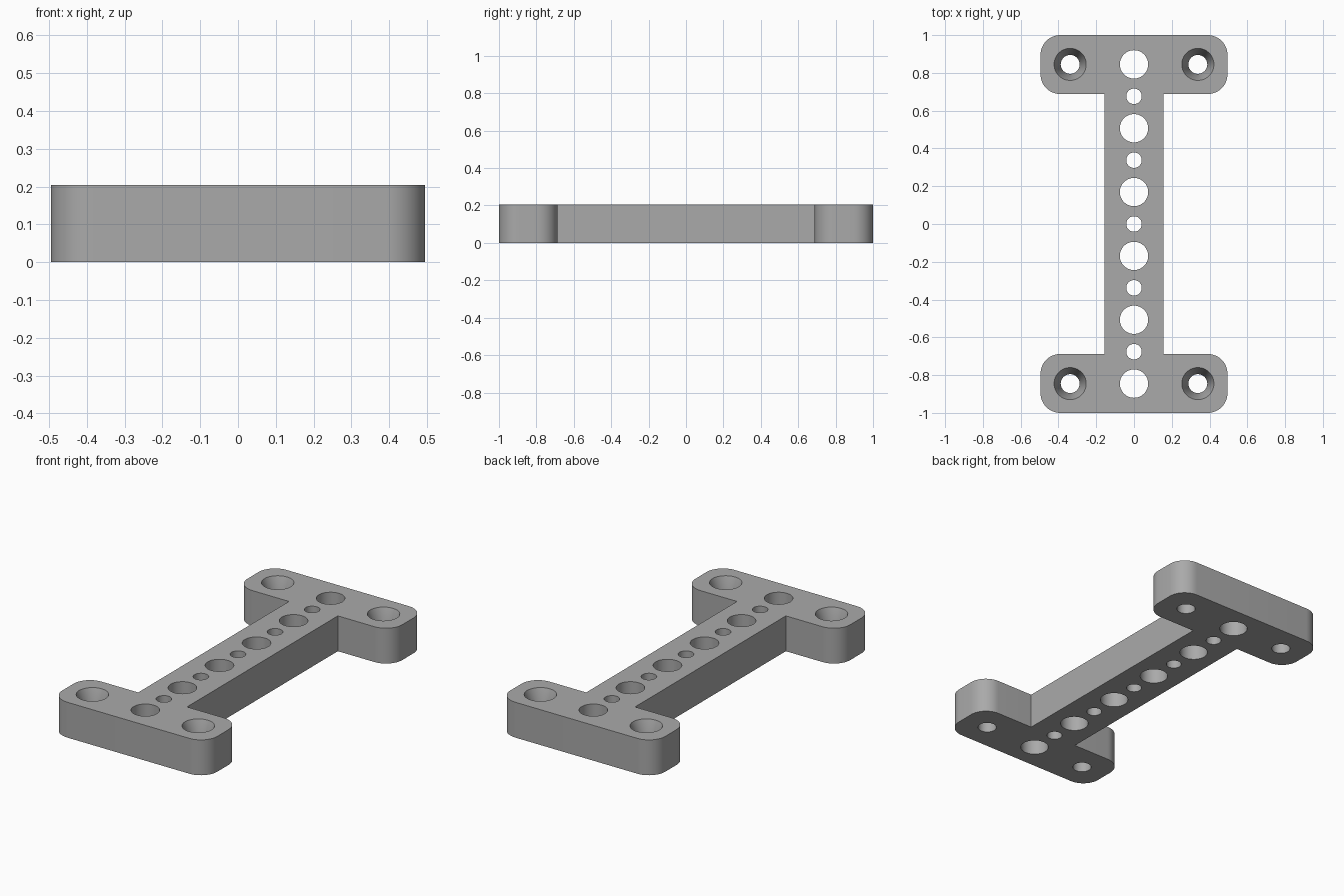
import bpy, bmesh, math
from mathutils import Vector

if "Cube" in bpy.data.objects:
    bpy.data.objects.remove(bpy.data.objects["Cube"])

HEIGHT = 0.204
HALF_W, HALF_L = 0.495, 1.0
BAR_IN, SPINE, RADIUS = 0.688, 0.156, 0.105

grey = bpy.data.materials.new("plain grey")
grey.use_nodes = True
colour = (0.4, 0.4, 0.4, 1)
grey.diffuse_color = colour
grey.node_tree.nodes["Principled BSDF"].inputs["Base Color"].default_value = colour


def make_object(name, bm):
    bmesh.ops.recalc_face_normals(bm, faces=bm.faces)
    mesh = bpy.data.meshes.new(name)
    bm.to_mesh(mesh)
    bm.free()
    obj = bpy.data.objects.new(name, mesh)
    bpy.context.collection.objects.link(obj)
    mesh.materials.append(grey)
    return obj


def corner(cx, cy, start, steps=12):
    """Quarter arc, counter-clockwise from the start angle in degrees."""
    angles = [math.radians(start + 90 * i / steps) for i in range(steps + 1)]
    return [(cx + RADIUS * math.cos(a), cy + RADIUS * math.sin(a)) for a in angles]


def lathe_cutter(bm, x, y, profile, segments=48):
    """Closed round plug from (radius, height) pairs."""
    rings = [[bm.verts.new((x + r * math.cos(math.tau * i / segments),
                            y + r * math.sin(math.tau * i / segments), z))
              for i in range(segments)] for r, z in profile]
    for low, high in zip(rings, rings[1:]):
        for i in range(segments):
            j = (i + 1) % segments
            bm.faces.new((low[i], low[j], high[j], high[i]))
    bm.faces.new(rings[0][::-1])
    bm.faces.new(rings[-1])


# Plate outline: one end bar with rounded corners, turned half round for the other
cx = HALF_W - RADIUS
half = [(SPINE, BAR_IN)]
half += corner(cx, BAR_IN + RADIUS, -90) + corner(cx, HALF_L - RADIUS, 0)
half += corner(-cx, HALF_L - RADIUS, 90) + corner(-cx, BAR_IN + RADIUS, 180)
half += [(-SPINE, BAR_IN)]
outline = half + [(-x, -y) for x, y in half]

bm = bmesh.new()
base = bm.faces.new([bm.verts.new((x, y, 0)) for x, y in outline])
top = bmesh.ops.extrude_face_region(bm, geom=[base])
bmesh.ops.translate(bm, vec=Vector((0, 0, HEIGHT)),
                    verts=[v for v in top["geom"] if isinstance(v, bmesh.types.BMVert)])
plate = make_object("mounting_plate", bm)

# Row of alternating large and small holes, and four countersunk screw holes
PITCH = 0.169
LOW, HIGH = -0.05, HEIGHT + 0.05
bm = bmesh.new()
for i in range(-5, 6):
    r = 0.075 if i % 2 else 0.041
    lathe_cutter(bm, 0, i * PITCH, [(r, LOW), (r, HIGH)])
for x in (-2 * PITCH, 2 * PITCH):
    for y in (-5 * PITCH, 5 * PITCH):
        lathe_cutter(bm, x, y, [(0.05, LOW), (0.05, HEIGHT - 0.1),
                                (0.085, HEIGHT), (0.085, HIGH)])
cutter = make_object("hole_cutter", bm)
cutter.hide_render = True

# Cut the holes for good and drop the cutter
cut = plate.modifiers.new("holes", 'BOOLEAN')
cut.operation = 'DIFFERENCE'
cut.solver = 'EXACT'
cut.object = cutter
bpy.ops.object.select_all(action='DESELECT')
bpy.context.view_layer.objects.active = plate
plate.select_set(True)
bpy.ops.object.modifier_apply(modifier=cut.name)
bpy.data.objects.remove(cutter)
bpy.ops.object.shade_smooth_by_angle(angle=math.radians(30))
